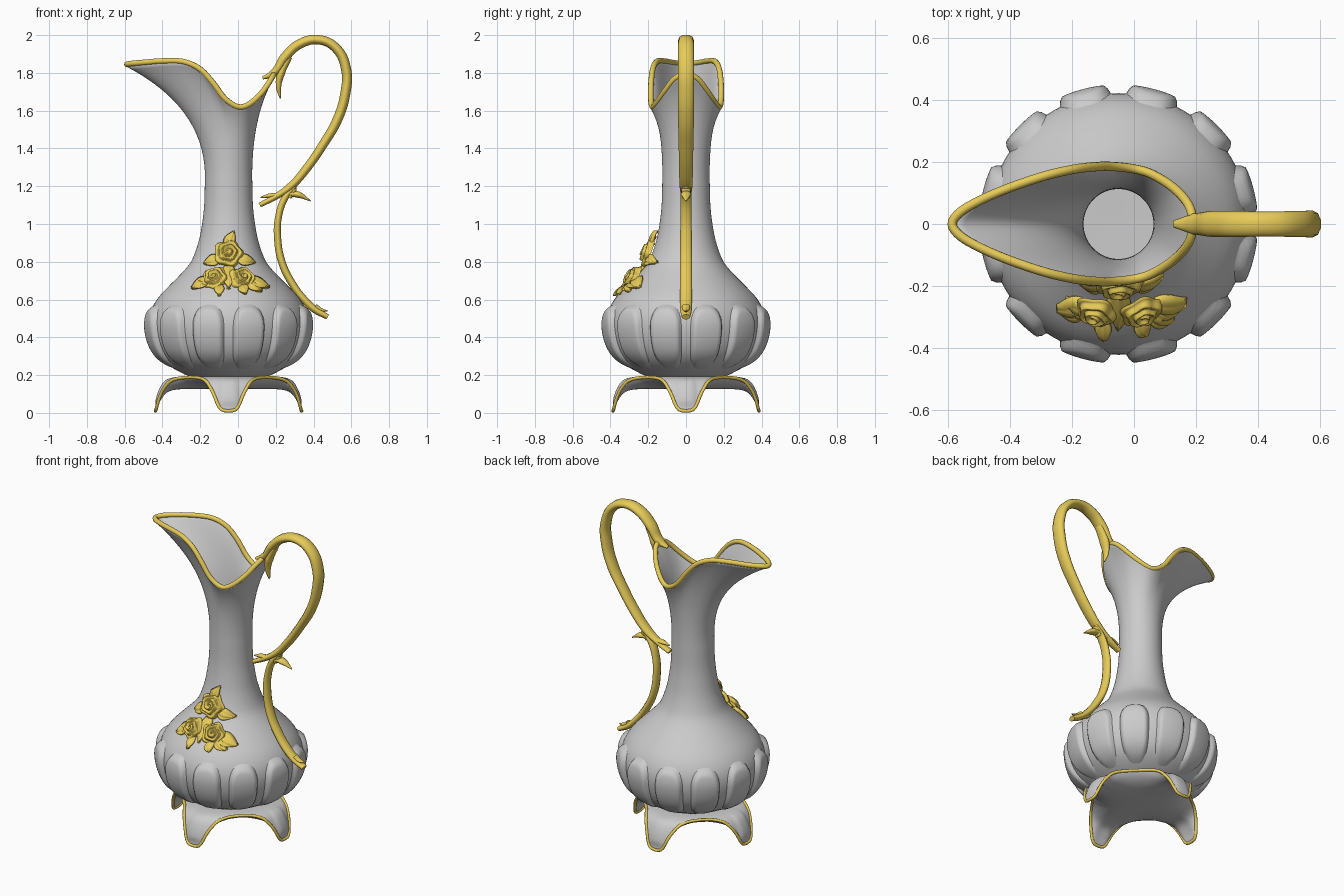
import bpy, bmesh
from math import sin, cos, pi, sqrt, radians, hypot
from mathutils import Vector

if "Cube" in bpy.data.objects:
    bpy.data.objects.remove(bpy.data.objects["Cube"])

AX = -0.05  # x of the vessel's axis
gold = bpy.data.materials.new("gold")
gold.diffuse_color = (0.8, 0.6, 0.1, 1)
gold.use_nodes = True
gold.node_tree.nodes["Principled BSDF"].inputs["Base Color"].default_value = gold.diffuse_color


def interp(tab, x):
    """Smooth interpolation in a table of (x, value, ...) rows."""
    x = min(max(x, tab[0][0]), tab[-1][0])
    i = next(k for k in range(len(tab) - 1) if x <= tab[k + 1][0])
    a, b = tab[i], tab[i + 1]
    p, q = tab[max(i - 1, 0)], tab[min(i + 2, len(tab) - 1)]
    h = b[0] - a[0]
    t = (x - a[0]) / h
    out = []
    for c in range(1, len(a)):
        m0 = (b[c] - p[c]) / (b[0] - p[0]) * h
        m1 = (q[c] - a[c]) / (q[0] - a[0]) * h
        out.append((2*t**3 - 3*t*t + 1) * a[c] + (t**3 - 2*t*t + t) * m0
                   + (3*t*t - 2*t**3) * b[c] + (t**3 - t*t) * m1)
    return out


def grids(name, patches, closed=False, cap=False, thick=0, mat=None):
    """One smooth mesh from patches, each a list of equally long rows of points."""
    bm = bmesh.new()
    for rows in patches:
        vs = [[bm.verts.new(p) for p in row] for row in rows]
        n = len(rows[0])
        for a, b in zip(vs, vs[1:]):
            for j in range(n if closed else n - 1):
                k = (j + 1) % n
                bm.faces.new((a[j], a[k], b[k], b[j]))
        if cap:
            bm.faces.new(vs[0])
    bmesh.ops.remove_doubles(bm, verts=bm.verts, dist=1e-5)
    bmesh.ops.recalc_face_normals(bm, faces=bm.faces)
    me = bpy.data.meshes.new(name)
    bm.to_mesh(me)
    bm.free()
    me.shade_smooth()
    ob = bpy.data.objects.new(name, me)
    bpy.context.collection.objects.link(ob)
    if thick:
        s = ob.modifiers.new("thickness", 'SOLIDIFY')
        s.thickness = thick
    if mat:
        me.materials.append(mat)
    return ob


def tubes(name, strokes, closed=False, smooth=False):
    """Gold tubes along strokes of (x, y, z, radius)."""
    cu = bpy.data.curves.new(name, 'CURVE')
    cu.dimensions = '3D'
    cu.bevel_depth = 1
    cu.bevel_resolution = 3
    cu.resolution_u = 8
    cu.use_fill_caps = True
    for pts in strokes:
        sp = cu.splines.new('BEZIER' if smooth else 'POLY')
        store = sp.bezier_points if smooth else sp.points
        store.add(len(pts) - 1)
        for q, p in zip(store, pts):
            q.co = p[:3] if smooth else (*p[:3], 1)
            q.radius = p[3]
            if smooth:
                q.handle_left_type = q.handle_right_type = 'AUTO'
        sp.use_cyclic_u = closed
    cu.materials.append(gold)
    ob = bpy.data.objects.new(name, cu)
    bpy.context.collection.objects.link(ob)
    return ob


# Vessel: lathed bowl and neck, lofted into the spouted rim
PROFILE = [(.19, .16), (.22, .24), (.28, .335), (.35, .385), (.45, .41), (.53, .402), (.6, .365),
           (.66, .31), (.7, .27), (.75, .222), (.8, .185), (.9, .148), (1, .128), (1.1, .117), (1.25, .113)]
RIM = [(-.588, 0, 1.845), (-.56, .04, 1.85), (-.49, .08, 1.856), (-.4, .118, 1.863), (-.29, .155, 1.86),
       (-.2, .176, 1.82), (-.13, .185, 1.745), (-.07, .186, 1.665), (0, .178, 1.62), (.06, .16, 1.635),
       (.13, .115, 1.7), (.177, .06, 1.77), (.19, 0, 1.795)]


def radius(z):
    return interp(PROFILE, z)[0]


loop = RIM + [(x, -y, z) for x, y, z in RIM[-2:0:-1]]
loop = [(i - 2, *loop[(i - 2) % 24]) for i in range(29)]
N = 96
rim = [Vector(interp(loop, 24 * k / N)) for k in range(N)]
ang = [pi - 2 * pi * k / N for k in range(N)]
rows = []
for i in range(45):
    z = .19 + 1.06 * i / 44
    rows.append([(AX + radius(z) * cos(a), radius(z) * sin(a), z) for a in ang])
neck = [Vector(p) for p in rows[-1]]
for i in range(1, 21):
    t = i / 20
    row = []
    for c, r in zip(neck, rim):
        mid = Vector((c.x, c.y, 1.25 + .63 * (r.z - 1.25)))
        row.append(c * (1 - t)**2 + mid * (2 * t * (1 - t)) + r * t * t)
    rows.append(row)
grids("vessel", [rows], closed=True, cap=True, thick=.012)
tubes("rim_trim", [[(*p, .015) for p in rim]], closed=True)

# Twelve padded lobes around the bowl, with gold outlines
lobes, outlines = [], []


def arch(u):
    return .592 - .035 * abs(u)**2.5


def lobe_point(k, u, z, lift):
    a = radians(15 + 30 * k + 15 * u)
    r = radius(z) + lift
    return (AX + r * cos(a), r * sin(a), z)


for k in range(12):
    patch = []
    for i in range(31):
        v = i / 30
        row = []
        for j in range(21):
            u = j / 10 - 1
            q = abs(u / .82)**3 + abs((v - .5) / .47)**4
            s = min(max((1.1 - q) / .75, 0), 1)
            row.append(lobe_point(k, u, .205 + v * (arch(u) - .205), .004 + .036 * s * s * (3 - 2 * s)))
        patch.append(row)
    lobes.append(patch)
    seam = [lobe_point(k, -1, .205 + i / 16 * (arch(1) - .205), .004) for i in range(16)]
    top = [lobe_point(k, j / 8 - 1, arch(j / 8 - 1), .004) for j in range(17)]
    outlines.append([(*p, .0075) for p in seam + top])
grids("bowl_lobes", lobes)
tubes("lobe_trim", outlines)

# Four-legged foot: flared skirt whose edge dips to the ground at each leg
LEG = [(0, 0, .192), (.25, .18, .194), (.4, .275, .19), (.55, .33, .168), (.7, .362, .115),
       (.85, .378, .06), (1, .387, .01)]
REACH = [(0, 1), (5, .985), (8, .92), (11, .79), (15, .67), (22, .54), (32, .45), (45, .42)]
M = 192


def foot_row(u, under):
    row = []
    for k in range(M):
        a = 2 * pi * k / M
        d = abs((360 * k / M + 45) % 90 - 45)
        s = u * interp(REACH, d)[0]
        r, z = interp(LEG, s)
        if under:
            z -= .068 * (1 - u**4)
        elif .35 < s < .93:
            r += .01 * max(0, 1 - (d / 8.5)**4) * min(1, (s - .35) * 8, (.93 - s) * 12)
        row.append((AX + r * cos(a), r * sin(a), z))
    return row


us = [i / 24 for i in range(25)]
grids("foot", [[foot_row(u, False) for u in us] + [foot_row(u, True) for u in us[-2::-1]]], closed=True)
tubes("foot_trim", [[(*p, .009) for p in foot_row(1, True)]], closed=True)


# Scrolled handle with forked, thorn-like ends (flattened tubes in the y = 0 plane)
def stroke(*pts):
    return [(x, 0, z, r) for x, z, r in pts]


handle = tubes("handle", [
    stroke((.13, 1.772, .008), (.19, 1.80, .022), (.25, 1.885, .027), (.33, 1.955, .027), (.43, 1.975, .026),
           (.52, 1.93, .027), (.572, 1.82, .028), (.568, 1.69, .028), (.525, 1.55, .027), (.45, 1.42, .025),
           (.36, 1.29, .024), (.28, 1.2, .022), (.2, 1.145, .017), (.115, 1.1, .013)),
    stroke((.27, 1.885, .018), (.225, 1.79, .022), (.215, 1.72, .014), (.225, 1.665, .004)),
    stroke((.22, 1.15, .015), (.165, 1.15, .012), (.12, 1.14, .004)),
    stroke((.3, 1.2, .016), (.25, 1.14, .019), (.215, 1.04, .019), (.21, .92, .02), (.235, .79, .021),
           (.29, .68, .021), (.35, .6, .021), (.41, .545, .02), (.475, .508, .015)),
    stroke((.27, 1.16, .016), (.32, 1.155, .018), (.385, 1.122, .003)),
    stroke((.27, 1.14, .014), (.295, 1.18, .016), (.3, 1.225, .004)),
    stroke((.41, .565, .014), (.44, .545, .011), (.475, .54, .003)),
    stroke((.38, .56, .015), (.35, .57, .012), (.325, .565, .004)),
], smooth=True)
handle.scale.y = 1.55


# Rose spray on the front shoulder
def on_body(x, z, off):
    r = radius(z) + off
    return Vector((x, -sqrt(max(r * r - (x - AX)**2, 0)), z))


def rose(name, x, z, size, facing):
    rows = []
    for i in range(31):
        p = i / 30
        row = []
        for k in range(48):
            a = 2 * pi * k / 48
            f = (3.2 * p + k / 48) % 1
            ridge = min(f / .7, (1 - f) / .3)
            rr = size * p * (1 + .1 * p * cos(5 * a))
            row.append((rr * cos(a), rr * sin(a), size * (.75 * sqrt(1 - .97 * p * p) + .22 * ridge * min(1, 4 * p) - .15)))
        rows.append(row)
    ob = grids(name, [rows], closed=True, mat=gold)
    ob.location = on_body(x, z, .015)
    ob.rotation_mode = 'QUATERNION'
    ob.rotation_quaternion = Vector(facing).to_track_quat('Z', 'Y')


rose("rose_upper", -.05, .84, .076, (0, -.9, .35))
rose("rose_left", -.12, .705, .07, (-.25, -.8, .5))
rose("rose_right", .02, .705, .07, (.25, -.8, .5))

leaves = []
for bx, bz, tx, tz, w in [(-.06, .88, -.02, .965, .032), (-.04, .88, -.07, .935, .025), (0, .82, .095, .795, .032),
                          (-.1, .82, -.185, .79, .032), (.06, .71, .17, .665, .03), (.05, .69, .13, .645, .025),
                          (-.16, .71, -.25, .66, .03), (-.15, .7, -.22, .7, .025), (-.1, .68, -.1, .62, .028),
                          (.02, .68, .045, .63, .03), (-.05, .78, -.05, .66, .04)]:
    dx, dz = tx - bx, tz - bz
    n = hypot(dx, dz)
    leaf = []
    for i in range(13):
        t = i / 12
        row = []
        for j in range(9):
            s = j / 4 - 1
            side = s * w * sin(pi * (.12 + .86 * t)**.8)
            off = .015 + .035 * sin(pi * (.2 + .6 * t)) - .012 * s * s + .005 * cos(9 * s)
            row.append(on_body(bx + dx * t - dz / n * side, bz + dz * t + dx / n * side, off))
        leaf.append(row)
    leaves.append(leaf)
grids("rose_leaves", leaves, thick=.014, mat=gold)
